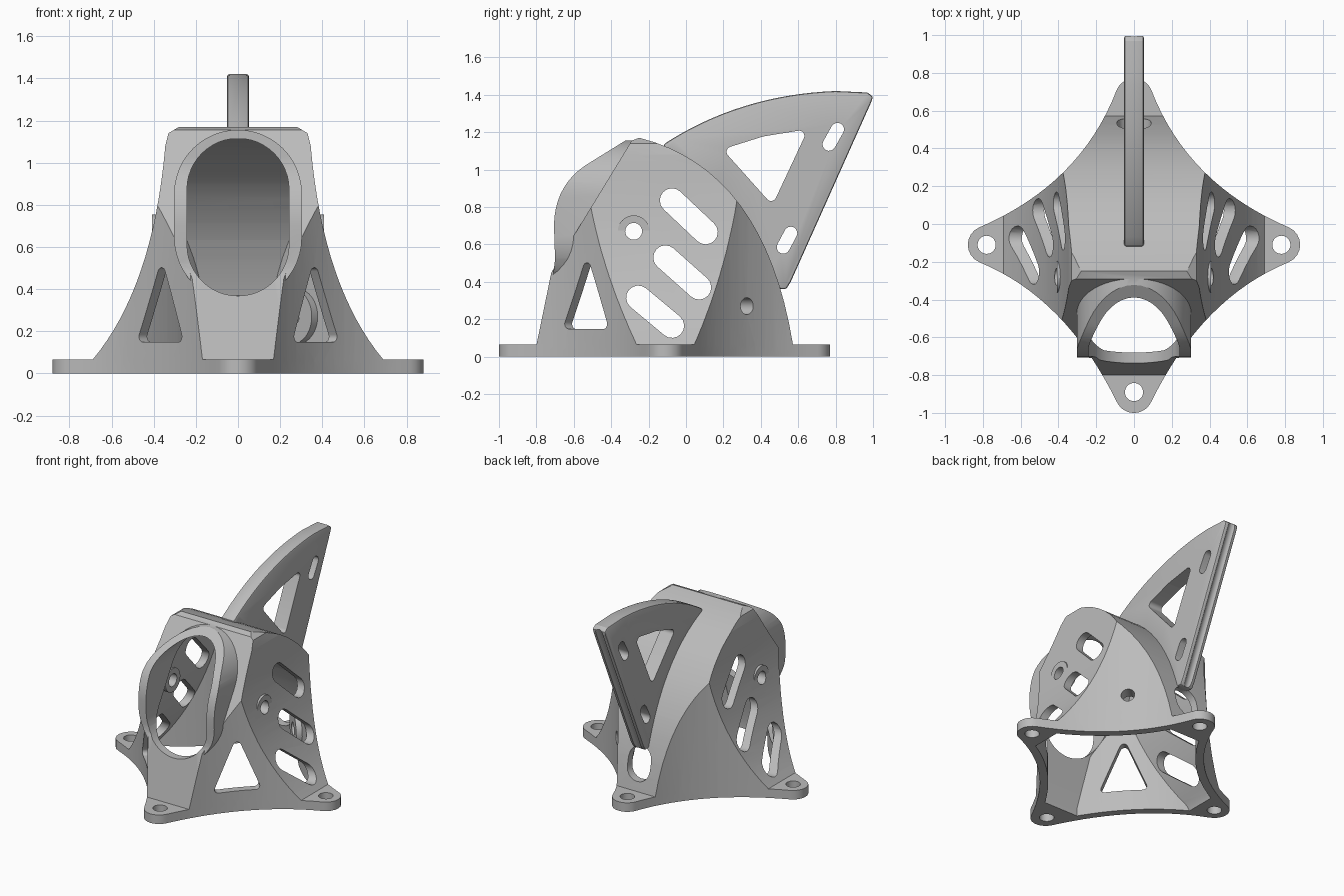
import bpy, bmesh, math
from mathutils import Matrix, Vector

if "Cube" in bpy.data.objects:
    bpy.data.objects.remove(bpy.data.objects["Cube"])

grey = bpy.data.materials.new("plain grey")
grey.use_nodes = True
grey.diffuse_color = (0.5, 0.5, 0.5, 1)
grey.node_tree.nodes["Principled BSDF"].inputs["Base Color"].default_value = (0.5, 0.5, 0.5, 1)

AXES = {"x": lambda u, v, w: (w, u, v),
        "y": lambda u, v, w: (u, w, v),
        "z": lambda u, v, w: (u, v, w)}


# ---- helpers: outlines ----
def curve(a, b, c, n=16):
    a, b, c = Vector(a), Vector(b), Vector(c)
    return [a * (1 - t) ** 2 + b * 2 * t * (1 - t) + c * t * t
            for t in (i / n for i in range(n + 1))]


def arc(cx, cy, r, start, end, n=8):
    angles = [math.radians(start + (end - start) * i / n) for i in range(n + 1)]
    return [Vector((cx + r * math.cos(a), cy + r * math.sin(a))) for a in angles]


def rounded(core, r, n=8):
    """Outline at distance r around a convex counter-clockwise core."""
    if len(core) == 1:
        return arc(*core[0], r, 0, 360, 32)[:-1]
    core, out = [Vector(p) for p in core], []
    for i, p in enumerate(core):
        d1, d2 = p - core[i - 1], core[(i + 1) % len(core)] - p
        a1 = math.degrees(math.atan2(d1.y, d1.x)) - 90
        a2 = math.degrees(math.atan2(d2.y, d2.x)) - 90
        out += arc(p.x, p.y, r, a1, a1 + (a2 - a1) % 360, n)
    return out


def inset(pts, d):
    """Mitred inward offset of a counter-clockwise outline."""
    out = []
    for i, p in enumerate(pts):
        e1 = (p - pts[i - 1]).normalized()
        e2 = (pts[(i + 1) % len(pts)] - p).normalized()
        n1, n2 = Vector((-e1.y, e1.x)), Vector((-e2.y, e2.x))
        out.append(p + (n1 + n2) * d / (1 + n1.dot(n2)))
    return out


def mirrored(half):
    return half + [Vector((-p.x, p.y)) for p in reversed(half) if p.x > 0.001]


# ---- helpers: solids ----
def prism(name, pts, axis, lo, hi, matrix=None):
    bm = bmesh.new()
    place = AXES[axis]
    low = [bm.verts.new(place(p[0], p[1], lo)) for p in pts]
    high = [bm.verts.new(place(p[0], p[1], hi)) for p in pts]
    bm.faces.new(low)
    bm.faces.new(high)
    for i in range(len(pts)):
        bm.faces.new((low[i - 1], low[i], high[i], high[i - 1]))
    bmesh.ops.recalc_face_normals(bm, faces=bm.faces)
    if matrix:
        bm.transform(matrix)
    mesh = bpy.data.meshes.new(name)
    bm.to_mesh(mesh)
    bm.free()
    mesh.materials.append(grey)
    obj = bpy.data.objects.new(name, mesh)
    bpy.context.collection.objects.link(obj)
    return obj


def apply(obj, mod):
    bpy.context.view_layer.objects.active = obj
    bpy.ops.object.modifier_apply(modifier=mod.name)


def combine(obj, other, operation="DIFFERENCE"):
    mod = obj.modifiers.new("combine", "BOOLEAN")
    mod.operation, mod.solver, mod.object = operation, "EXACT", other
    apply(obj, mod)
    bpy.data.objects.remove(other)


def cut(obj, pts, axis, lo, hi, matrix=None):
    combine(obj, prism("cutter", pts, axis, lo, hi, matrix))


def finish(obj):
    bpy.ops.object.select_all(action="DESELECT")
    obj.select_set(True)
    bpy.context.view_layer.objects.active = obj
    bpy.ops.object.shade_smooth_by_angle(angle=math.radians(25))


def turn(deg):
    return Matrix.Rotation(math.radians(deg), 4, "Z")


# ---- main outlines: plan star, front profile, side profile ----
plan = mirrored(arc(0, -0.9, 0.1, -90, -27)
                + curve((0.09, -0.945), (0.36, -0.39), (0.8175, -0.203))[1:-1]
                + arc(0.78, -0.11, 0.1, -68, 67)
                + curve((0.82, -0.018), (0.285, 0.21), (0.093, 0.706))[1:-1]
                + arc(0, 0.67, 0.1, 21, 90))
front = mirrored([Vector((0.72, -0.2)), Vector((0.72, 0))]
                 + curve((0.69, 0.065), (0.4025, 0.41), (0.345, 1.08))
                 + [Vector((0.33, 1.14)), Vector((0.28, 1.17))])
spine = curve((-0.25, 1.17), (0.419, 1.003), (0.572, 0.064))
side = [Vector(p) for p in ((-0.29, 1.155), (-0.72, 0.45), (-0.8, 0.06), (-0.8, -0.2), (0.58, -0.2))]
side += spine[::-1]


def tent(name, d, bottom):
    """Plan star trimmed by the front and side profiles, shrunk by d."""
    body = prism(name, inset(plan, d), "z", bottom, 1.5)
    combine(body, prism("trim", inset(front, d), "y", -1.5, 1.5), "INTERSECT")
    combine(body, prism("trim", inset(side, d), "x", -1.5, 1.5), "INTERSECT")
    return body


# ---- shell with base plate and front bezel ----
shell = tent("shell", 0, 0)
combine(shell, prism("base_plate", plan, "z", 0, 0.065), "UNION")
bezel = prism("bezel", rounded([(0, 0.643), (0, 0.853)], 0.303, 24), "y", -1, -0.25)
hood = [(-0.2, 0.3), (-0.2, 1.25), (-0.3, 1.17)]
hood += curve((-0.51, 1.04), (-0.7, 0.93), (-0.706, 0.706), 10)
hood += [(-0.7, 0.52), (-0.715, 0.4), (-0.74, 0.3)]
combine(bezel, prism("trim", hood, "x", -1, 1), "INTERSECT")
combine(shell, bezel, "UNION")
combine(shell, tent("cavity", 0.055, -0.3))
cut(shell, rounded([(0, 0.61), (0, 0.873)], 0.242, 24), "y", -1.2, -0.24)

# mounting holes in the four tabs
for centre in ((0.78, -0.11), (-0.78, -0.11), (0, -0.89), (0, 0.67)):
    cut(shell, rounded([centre], 0.048), "z", -0.1, 0.2)

# slanted vents and screw holes through both sides
for a, b in (((-0.075, 0.835), (0.105, 0.665)),
             ((-0.11, 0.53), (0.07, 0.37)),
             ((-0.255, 0.315), (-0.075, 0.165))):
    cut(shell, rounded([a, b], 0.065), "x", -1, 1)
cut(shell, rounded([(-0.28, 0.67)], 0.045), "x", -1, 1)

# triangular windows in the front diagonals
for s in (1, -1):
    mid = -0.118 * s
    tri = rounded([(mid - 0.125, 0.175), (mid + 0.125, 0.175), (mid, 0.475)], 0.027)
    cut(shell, tri, "y", -0.95, -0.42, turn(45 * s))

# cable exit under the fin and a switch hole in one rear diagonal
cut(shell, rounded([(0, 0.22), (0, 0.28)], 0.09), "y", 0.35, 0.9)
cut(shell, rounded([(0, 0.27)], 0.045), "y", 0.3, 0.7, turn(-45))
finish(shell)

# ---- screw bosses ----
for s, label in ((1, "left"), (-1, "right")):
    boss = prism("screw_boss_" + label, rounded([(-0.28, 0.67)], 0.085), "x", 0.325 * s, 0.408 * s)
    cut(boss, rounded([(-0.28, 0.67)], 0.045), "x", -1, 1)
    finish(boss)
rear_boss = prism("rear_boss", rounded([(0, 0.27)], 0.13), "y", 0.365, 0.43, turn(-45))
cut(rear_boss, rounded([(0, 0.27)], 0.045), "y", 0.2, 0.7, turn(-45))
finish(rear_boss)

# ---- tail fin ----
fin_outline = curve((-0.12, 1.135), (0.285, 1.40), (0.8, 1.42))
fin_outline += [(0.97, 1.412), (1, 1.39), (0.99, 1.36), (0.56, 0.4), (0.535, 0.36)]
fin_outline += [p - Vector((0.025, 0.025)) for p in spine[13:1:-1]]
fin = prism("tail_fin", fin_outline, "x", -0.052, 0.052)
bevel = fin.modifiers.new("soft_edges", "BEVEL")
bevel.width, bevel.segments, bevel.limit_method = 0.012, 2, "ANGLE"
bevel.angle_limit = math.radians(40)
apply(fin, bevel)
cut(fin, rounded([(0.455, 0.86), (0.605, 1.18), (0.42, 1.15), (0.245, 1.095)], 0.028), "x", -1, 1)
for a, b in (((0.765, 1.135), (0.81, 1.215)), ((0.52, 0.585), (0.56, 0.66))):
    cut(fin, rounded([a, b], 0.035), "x", -1, 1)

# groove down the rear edge of the fin
lean = Matrix.Rotation(-math.atan2(0.43, 0.96), 4, "X")
groove = Matrix.Translation((0, 0.795, 0.872)) @ lean
cut(fin, rounded([(0, 0)], 0.035), "z", -0.8, 0.8, groove)
finish(fin)
